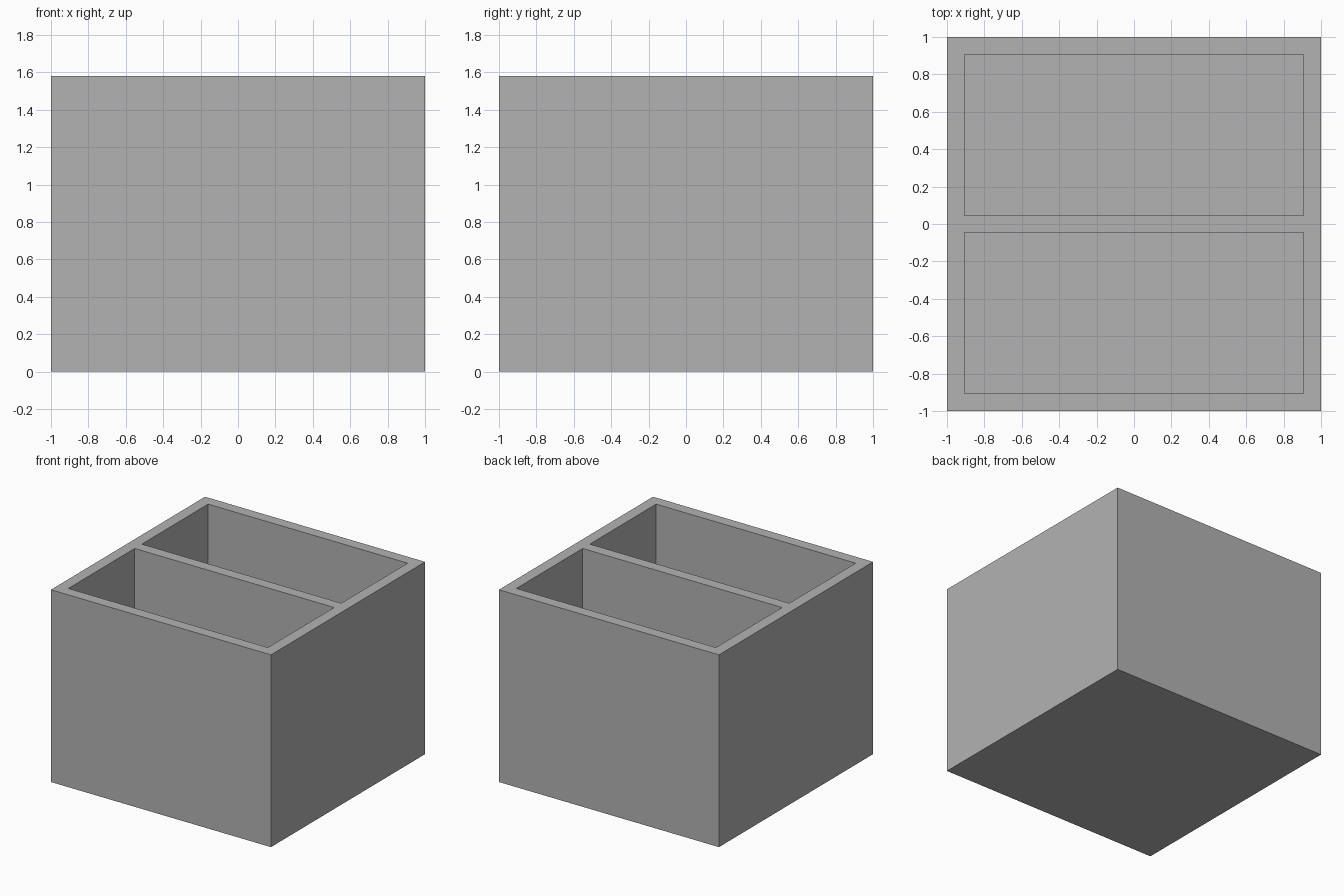
import bpy

cube = bpy.data.objects.get("Cube")
if cube:
    bpy.data.objects.remove(cube, do_unlink=True)

SIZE, HEIGHT = 2.0, 1.58
WALL = 0.093      # outer walls, divider and floor

grey = bpy.data.materials.new("plain_grey")
grey.use_nodes = True
colour = (0.45, 0.45, 0.45, 1)
grey.diffuse_color = colour
grey.node_tree.nodes["Principled BSDF"].inputs["Base Color"].default_value = colour


def box(name, low, high):
    """Axis-aligned box between two corners."""
    centre = [(a + b) / 2 for a, b in zip(low, high)]
    bpy.ops.mesh.primitive_cube_add(size=1, location=centre)
    obj = bpy.context.object
    obj.name = name
    obj.scale = [b - a for a, b in zip(low, high)]
    bpy.ops.object.transform_apply(location=True, rotation=False, scale=True)
    obj.data.materials.append(grey)
    return obj


# Solid outer block
half = SIZE / 2
body = box("divided_box", (-half, -half, 0), (half, half, HEIGHT))

# Two compartments hollowed out on either side of the central divider
inner = half - WALL
for name, y0, y1 in (("front", -inner, -WALL / 2), ("back", WALL / 2, inner)):
    cutter = box(name + "_compartment_cutter", (-inner, y0, WALL), (inner, y1, HEIGHT + 0.2))
    cutter.hide_render = True
    cut = body.modifiers.new(name + "_compartment", "BOOLEAN")
    cut.operation = "DIFFERENCE"
    cut.solver = "EXACT"
    cut.object = cutter
    bpy.context.view_layer.objects.active = body
    bpy.ops.object.modifier_apply(modifier=cut.name)
    bpy.data.objects.remove(cutter, do_unlink=True)
